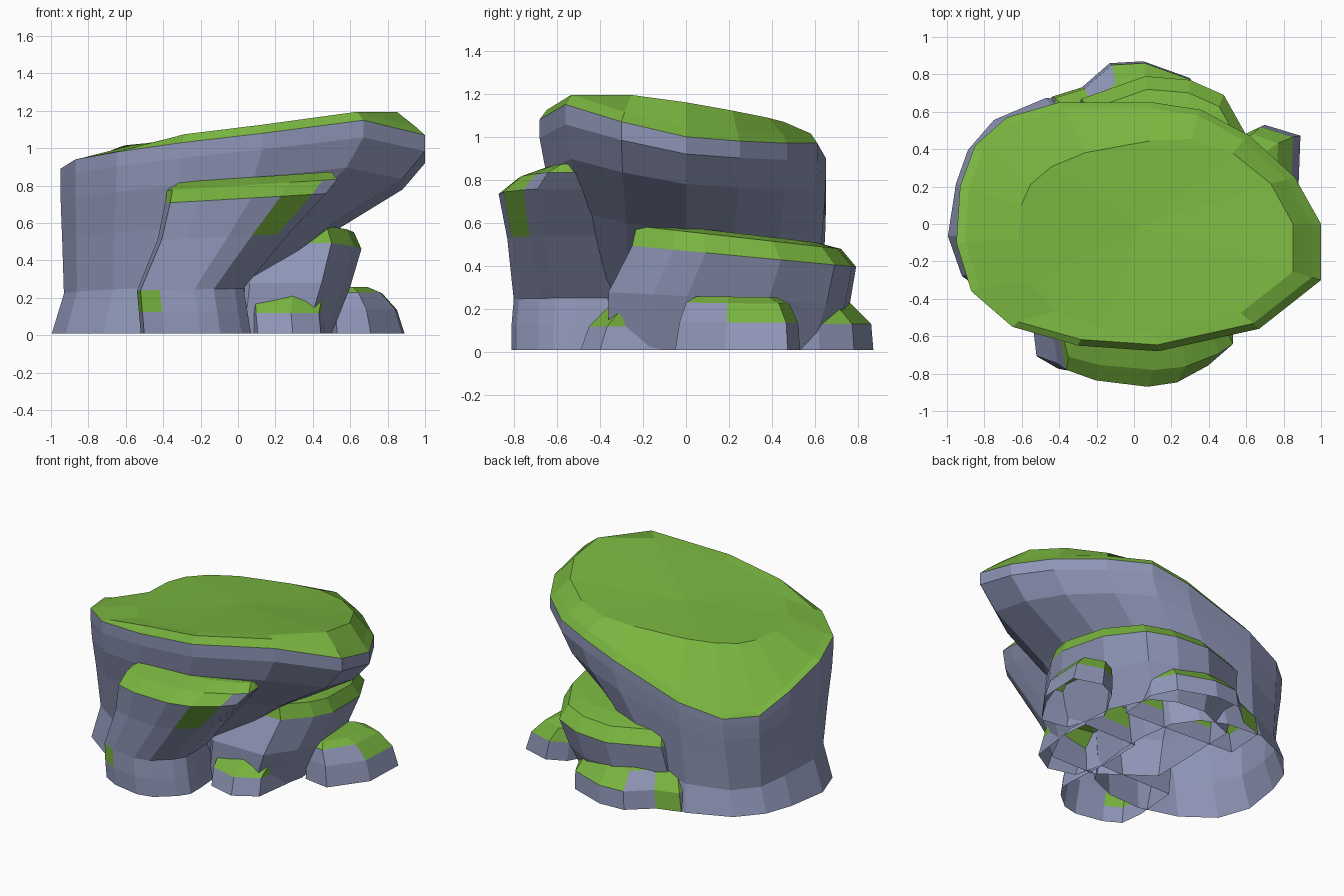
import bpy, bmesh

cube = bpy.data.objects.get("Cube")
if cube:
    bpy.data.objects.remove(cube)


def make_material(name, rgb):
    mat = bpy.data.materials.new(name)
    mat.use_nodes = True
    color = (*rgb, 1)
    mat.diffuse_color = color
    bsdf = mat.node_tree.nodes["Principled BSDF"]
    bsdf.inputs["Base Color"].default_value = color
    bsdf.inputs["Roughness"].default_value = 0.9
    return mat


stone = make_material("blue_grey_stone", (0.275, 0.307, 0.477))
moss = make_material("green_moss", (0.19, 0.46, 0.05))


def normalised(outline):
    """Stretch an outline so it fills the square from -1 to 1."""
    spans = [(min(axis), max(axis)) for axis in zip(*outline)]
    return [[2 * (v - lo) / (hi - lo) - 1 for v, (lo, hi) in zip(p, spans)]
            for p in outline]


def build_rock(name, rings, is_moss):
    """Skin stacked rings, open at the ground and fanned to a peak on top."""
    bm = bmesh.new()
    loops = [[bm.verts.new(p) for p in ring] for ring in rings]
    count = len(loops[0])

    def add(verts, level):
        face = bm.faces.new(verts)
        face.material_index = int(is_moss(level, face.calc_center_median()))

    for level, (low, high) in enumerate(zip(loops, loops[1:])):
        for i in range(count):
            j = (i + 1) % count
            add((low[i], low[j], high[j], high[i]), level)
    top = loops[-1]
    peak = bm.verts.new([sum(v.co[k] for v in top) / count for k in range(3)])
    for i in range(count):
        add((top[i], top[(i + 1) % count], peak), len(loops) - 1)
    mesh = bpy.data.meshes.new(name)
    bm.to_mesh(mesh)
    bm.free()
    mesh.materials.append(stone)
    mesh.materials.append(moss)
    obj = bpy.data.objects.new(name, mesh)
    bpy.context.collection.objects.link(obj)
    return obj


# Leaning main rock: rim points counter-clockwise with their heights
rim = [(1, -0.3, 1.07), (1, 0, 1.0), (0.86, 0.25, 0.98), (0.62, 0.47, 0.97),
       (0.36, 0.61, 0.97), (0.1, 0.65, 0.9), (-0.4, 0.65, 0.74),
       (-0.68, 0.57, 0.67), (-0.85, 0.42, 0.68), (-0.93, 0.2, 0.79),
       (-0.95, -0.1, 0.89), (-0.87, -0.36, 0.94), (-0.65, -0.55, 0.98),
       (-0.3, -0.65, 1.03), (0.13, -0.68, 1.08), (0.67, -0.56, 1.15)]
# Foot of the same rock, point for point
foot = [(0.05, -0.26), (0.08, 0), (0.08, 0.2), (0.05, 0.4), (-0.05, 0.54),
        (-0.2, 0.61), (-0.44, 0.63), (-0.7, 0.52), (-0.83, 0.37),
        (-0.89, 0.2), (-0.93, -0.06), (-0.86, -0.26), (-0.67, -0.4),
        (-0.43, -0.47), (-0.2, -0.46), (-0.02, -0.38)]


def body_ring(height, lean, flare):
    return [((f[0] + lean * (p[0] - f[0])) * flare,
             (f[1] + lean * (p[1] - f[1])) * flare,
             max(0.01, height * p[2])) for f, p in zip(foot, rim)]


def plateau_point(x, y):
    """Top plateau, ending in a ridge towards the back and left."""
    x *= 0.65 if x < 0 else 0.85
    y *= 0.66 + 0.28 * x if y > 0 else 0.85
    return x, y, 1.075 + 0.1 * x - 0.05 * y - 0.1 * x * y


body = [body_ring(*level) for level in (
    (0, 0, 1.07), (0.25, 0.04, 1), (0.56, 0.48, 1),
    (0.78, 0.87, 1), (0.92, 1, 1), (1, 1, 1))]
# Mossy bevel, fading out on the left, then the plateau
body.append([(x * 0.95, y * 0.95, z + (0.045 if x > -0.6 else 0.01))
             for x, y, z in rim])
body.append([plateau_point(x, y) for x, y, z in rim])
build_rock("main_rock", body, lambda level, c: level >= 5)


def side_rock(name, outline, stack, tilt, is_moss):
    """Stack holds height and limits; tilt leans everything above the ground."""
    rings = []
    for z, (x0, x1, y0, y1) in stack:
        ring = []
        for u, v in normalised(outline):
            x = (x0 + x1 + u * (x1 - x0)) / 2
            y = (y0 + y1 + v * (y1 - y0)) / 2
            ring.append((x, y, max(0.01, z + z * (tilt[0] * x + tilt[1] * y))))
        rings.append(ring)
    return build_rock(name, rings, is_moss)


def front_moss(level, c):
    ledge = level > 4 or (level == 4 and c.x < 0.42)
    corner = level == 3 and 0.18 < c.x < 0.32 and c.y < -0.65
    toe = level == 1 and c.x < -0.4 and c.y < -0.6
    return ledge or corner or toe


# Tall rock under the front of the slab
side_rock("front_rock", [
    (0.5, -0.4), (-0.36, -0.4), (-0.4, -0.65), (-0.37, -0.78), (-0.2, -0.83),
    (0.1, -0.86), (0.27, -0.84), (0.45, -0.76), (0.53, -0.7), (0.53, -0.62)], [
    (0, (-0.52, 0.07, -0.81, -0.25)),
    (0.13, (-0.53, 0.05, -0.81, -0.25)),
    (0.25, (-0.54, 0.03, -0.8, -0.25)),
    (0.53, (-0.43, 0.27, -0.83, -0.35)),
    (0.73, (-0.39, 0.47, -0.87, -0.35)),
    (0.8, (-0.38, 0.53, -0.78, -0.38)),
    (0.84, (-0.34, 0.5, -0.66, -0.42))], (0.08, 0), front_moss)

# Broad ledge wrapping the right and back
side_rock("back_ledge", [
    (0.5, -0.24), (0.62, -0.05), (0.66, 0.1), (0.62, 0.45), (0.48, 0.7),
    (0.3, 0.78), (0.06, 0.8), (-0.28, 0.68), (-0.3, 0), (0.1, -0.24)], [
    (0, (-0.3, 0.5, -0.36, 0.68)),
    (0.26, (-0.32, 0.6, -0.36, 0.76)),
    (0.47, (-0.3, 0.66, -0.25, 0.79)),
    (0.56, (-0.26, 0.62, -0.23, 0.72)),
    (0.58, (-0.1, 0.52, -0.16, 0.6))], (0, -0.2),
    lambda level, c: level >= 2)

# Low boulders around the foot
side_rock("right_front_boulder", [
    (0.48, 0.1), (0.05, 0.1), (0.04, -0.2), (0.1, -0.42), (0.3, -0.47),
    (0.46, -0.38), (0.5, -0.1)], [
    (0, (0.05, 0.48, -0.49, 0.08)),
    (0.12, (0.04, 0.47, -0.45, 0.08)),
    (0.25, (0.03, 0.5, -0.32, 0.08)),
    (0.27, (0.1, 0.45, -0.22, 0.04))], (0, 0),
    lambda level, c: level >= 1 and c.x > 0.12)

side_rock("right_boulder", [
    (1, 0.8), (0.15, 1), (-0.4, 0.8), (-1, 0), (-0.6, -0.9),
    (0.2, -1), (0.95, -0.2)], [
    (0, (0.44, 0.89, -0.05, 0.53)),
    (0.14, (0.44, 0.85, -0.03, 0.52)),
    (0.23, (0.45, 0.77, 0, 0.48)),
    (0.26, (0.48, 0.7, 0.05, 0.42))], (0, -0.05),
    lambda level, c: level >= 2 or (level == 1 and c.y > 0.25))


def back_moss(level, c):
    bare = level == 1 and -0.27 < c.x < -0.12 and c.y > 0.6
    strip = level == 0 and c.x < -0.3 and c.y > 0.6
    return strip or (level >= 1 and not bare)


side_rock("back_boulder", [
    (0.38, 0.62), (0.3, 0.78), (0.05, 0.87), (-0.13, 0.86), (-0.28, 0.73),
    (-0.44, 0.68), (-0.46, 0.4), (0.36, 0.35)], [
    (0, (-0.46, 0.38, 0.35, 0.87)),
    (0.13, (-0.44, 0.38, 0.35, 0.86)),
    (0.23, (-0.38, 0.34, 0.35, 0.76)),
    (0.26, (-0.3, 0.28, 0.4, 0.66))], (0, 0), back_moss)
